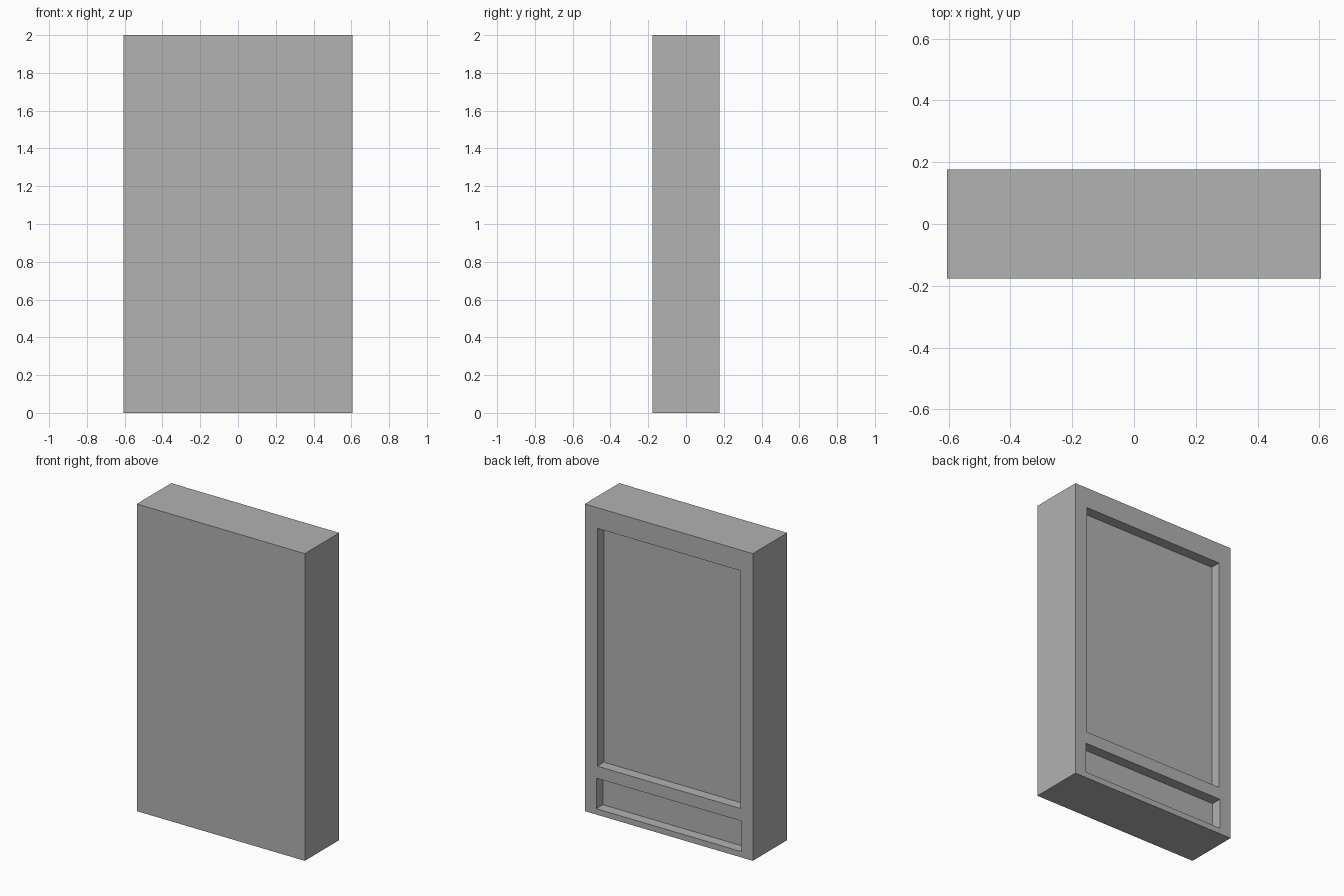
import bpy

W, D, H = 1.21, 0.354, 2.0
RECESS = 0.068

cube = bpy.data.objects.get("Cube")
if cube:
    bpy.data.objects.remove(cube, do_unlink=True)

# Single grey finish
grey = bpy.data.materials.new("plain grey")
grey.use_nodes = True
colour = (0.445, 0.445, 0.445, 1)
grey.diffuse_color = colour
for node in grey.node_tree.nodes:
    if node.type == 'BSDF_PRINCIPLED':
        node.inputs["Base Color"].default_value = colour


def box(name, size, centre):
    bpy.ops.mesh.primitive_cube_add(size=1, location=centre)
    obj = bpy.context.object
    obj.name = name
    obj.scale = size
    bpy.ops.object.transform_apply(location=True, rotation=False, scale=True)
    obj.data.materials.append(grey)
    return obj


def cut_back_recess(body, name, width, bottom, top):
    """Sink a rectangular panel into the back face."""
    cutter = box(name, (width, RECESS * 2, top - bottom),
                 (0, D / 2, (bottom + top) / 2))
    cutter.hide_render = True
    mod = body.modifiers.new(name, 'BOOLEAN')
    mod.operation = 'DIFFERENCE'
    mod.solver = 'EXACT'
    mod.object = cutter
    bpy.context.view_layer.objects.active = body
    bpy.ops.object.modifier_apply(modifier=mod.name)
    bpy.data.objects.remove(cutter, do_unlink=True)


# Slab body with a tall panel above a low one on the back
body = box("cabinet_body", (W, D, H), (0, 0, H / 2))
cut_back_recess(body, "upper_recess", 1.03, 0.317, 1.865)
cut_back_recess(body, "lower_recess", 1.044, 0.038, 0.237)
